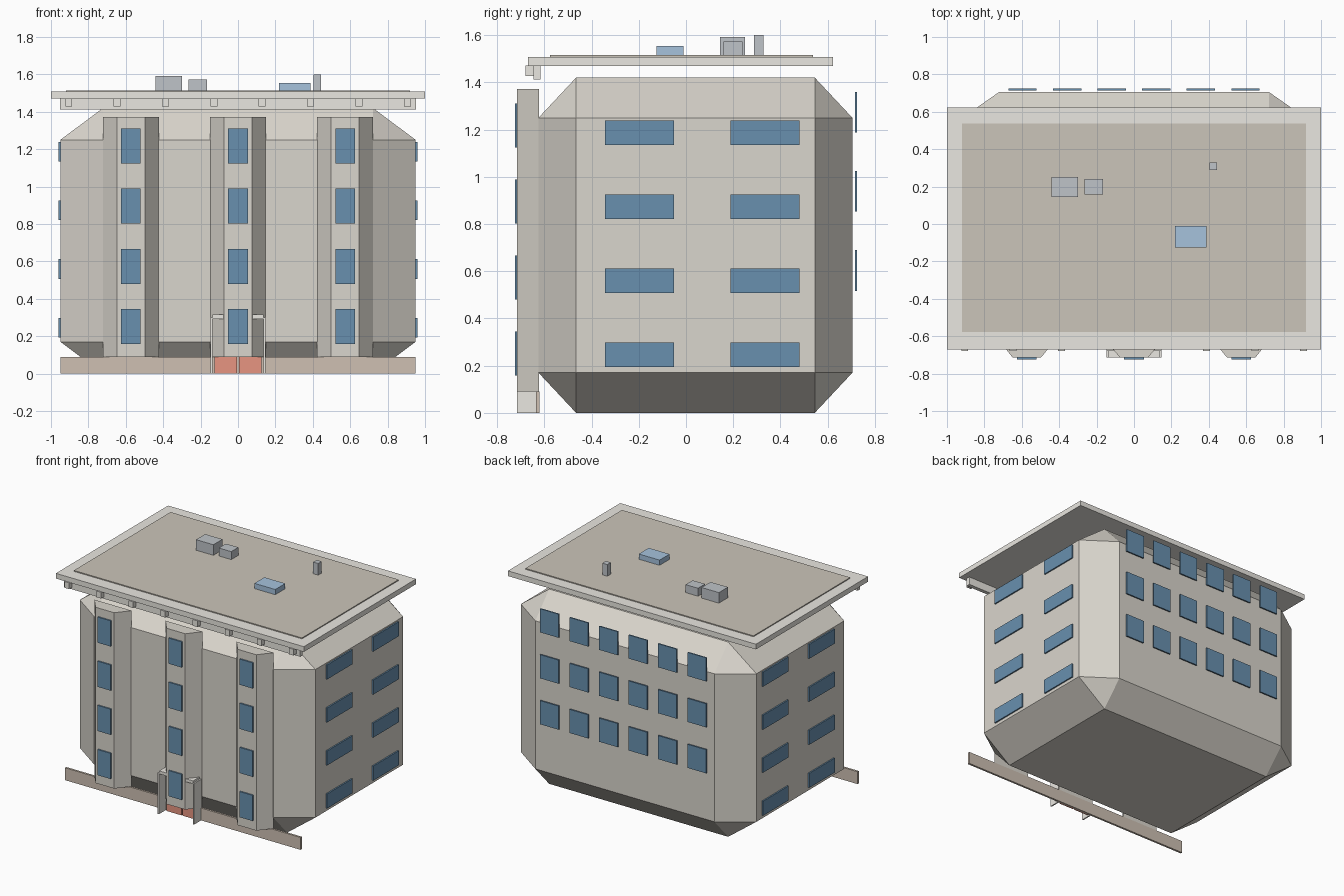
import bpy, bmesh

if "Cube" in bpy.data.objects:
    bpy.data.objects.remove(bpy.data.objects["Cube"])


def material(name, r, g, b):
    m = bpy.data.materials.new(name)
    m.diffuse_color = (r, g, b, 1)
    m.use_nodes = True
    m.node_tree.nodes["Principled BSDF"].inputs["Base Color"].default_value = m.diffuse_color
    return m


WALL = material("wall", 0.70, 0.67, 0.61)
TRIM = material("trim", 0.82, 0.80, 0.75)
ROOF = material("roofing", 0.60, 0.56, 0.49)
GLASS = material("glass", 0.14, 0.28, 0.43)
DOOR = material("door_red", 0.80, 0.30, 0.22)
SKY = material("skylight_blue", 0.38, 0.54, 0.72)
METAL = material("metal", 0.52, 0.55, 0.58)
STONE = material("plinth_stone", 0.62, 0.53, 0.45)


def finish(name, bm, mat):
    bmesh.ops.recalc_face_normals(bm, faces=bm.faces)
    me = bpy.data.meshes.new(name)
    bm.to_mesh(me)
    bm.free()
    me.materials.append(mat)
    ob = bpy.data.objects.new(name, me)
    bpy.context.collection.objects.link(ob)
    return ob


def box(name, x, y, z, mat, bevel=0):
    """Box from (min, max) ranges; bevel is a fraction of each dimension."""
    bm = bmesh.new()
    bmesh.ops.create_cube(bm, size=1)
    if bevel:
        bmesh.ops.bevel(bm, geom=bm.edges[:], offset=bevel, segments=1,
                        profile=0.5, affect='EDGES')
    for v in bm.verts:
        for i, (lo, hi) in enumerate((x, y, z)):
            v.co[i] = (lo + hi) / 2 + v.co[i] * (hi - lo)
    return finish(name, bm, mat)


def span(c, size):
    return (c - size / 2, c + size / 2)


def prism(name, outline, z0, z1, mat):
    bm = bmesh.new()
    f = bm.faces.new([bm.verts.new((x, y, z0)) for x, y in outline])
    top = bmesh.ops.extrude_face_region(bm, geom=[f])["geom"]
    for v in top:
        if isinstance(v, bmesh.types.BMVert):
            v.co.z = z1
    if not f.is_valid or len(bm.faces) < len(outline) + 2:
        bm.faces.new([v for v in bm.verts if abs(v.co.z - z0) < 1e-6])
    return finish(name, bm, mat)


# Main body with broad chamfers
box("building_body", (-0.95, 0.95), (-0.625, 0.705), (0, 1.42), WALL, 0.12)

# Low front plinth
box("front_plinth", (-0.95, 0.95), (-0.635, -0.62), (0, 0.09), STONE)

# Front bays with their windows
for i, cx in enumerate((-0.573, 0, 0.573)):
    prism(f"front_bay_{i}", [(cx - 0.15, -0.622), (cx - 0.075, -0.715),
                             (cx + 0.075, -0.715), (cx + 0.15, -0.622)],
          0.09, 1.372, WALL)
    for j in range(4):
        box(f"bay_window_{i}_{j}", span(cx, 0.105), (-0.725, -0.712),
            span(0.251 + 0.322 * j, 0.187), GLASS)

# Side windows, both sides
for s in (-1, 1):
    xs = sorted((s * 0.945, s * 0.96))
    for j in range(4):
        for k, cy in enumerate((-0.197, 0.335)):
            box(f"side_window_{s}_{j}_{k}", xs, span(cy, 0.293),
                span(0.246 + 0.3135 * j, 0.105), GLASS)

# Back windows
for i in range(6):
    for j in range(3):
        box(f"back_window_{i}_{j}", span(-0.595 + 0.238 * i, 0.15),
            (0.715, 0.725), span(0.603 + 0.335 * j, 0.172), GLASS)

# Entrance: double door, side walls and canopy
for s in (-1, 1):
    box(f"door_{s}", span(s * 0.065, 0.12), (-0.645, -0.63), (0, 0.25), DOOR)
    box(f"porch_wall_{s}", span(s * 0.142, 0.01), (-0.715, -0.63), (0, 0.30), TRIM)
box("porch_canopy", (-0.137, 0.137), (-0.713, -0.625), (0.293, 0.315), TRIM)

# Roof slab, roofing, front beam and brackets
box("roof_slab", (-1, 1), (-0.67, 0.623), (1.47, 1.508), TRIM)
box("roofing_surface", (-0.92, 0.92), (-0.577, 0.537), (1.50, 1.515), ROOF)
box("cornice_beam", (-0.953, 0.953), (-0.645, -0.617), (1.412, 1.472), TRIM)
for i in range(8):
    box(f"cornice_bracket_{i}", span(-0.905 + 0.2586 * i, 0.037),
        (-0.68, -0.643), (1.427, 1.472), TRIM)

# Rooftop equipment
box("roof_unit_large", (-0.44, -0.30), (0.145, 0.25), (1.51, 1.592), METAL)
box("roof_unit_small", (-0.265, -0.165), (0.158, 0.24), (1.51, 1.573), METAL)
box("skylight", (0.22, 0.388), (-0.125, -0.01), (1.51, 1.553), SKY)
box("roof_vent", (0.405, 0.445), (0.288, 0.328), (1.51, 1.60), METAL)
